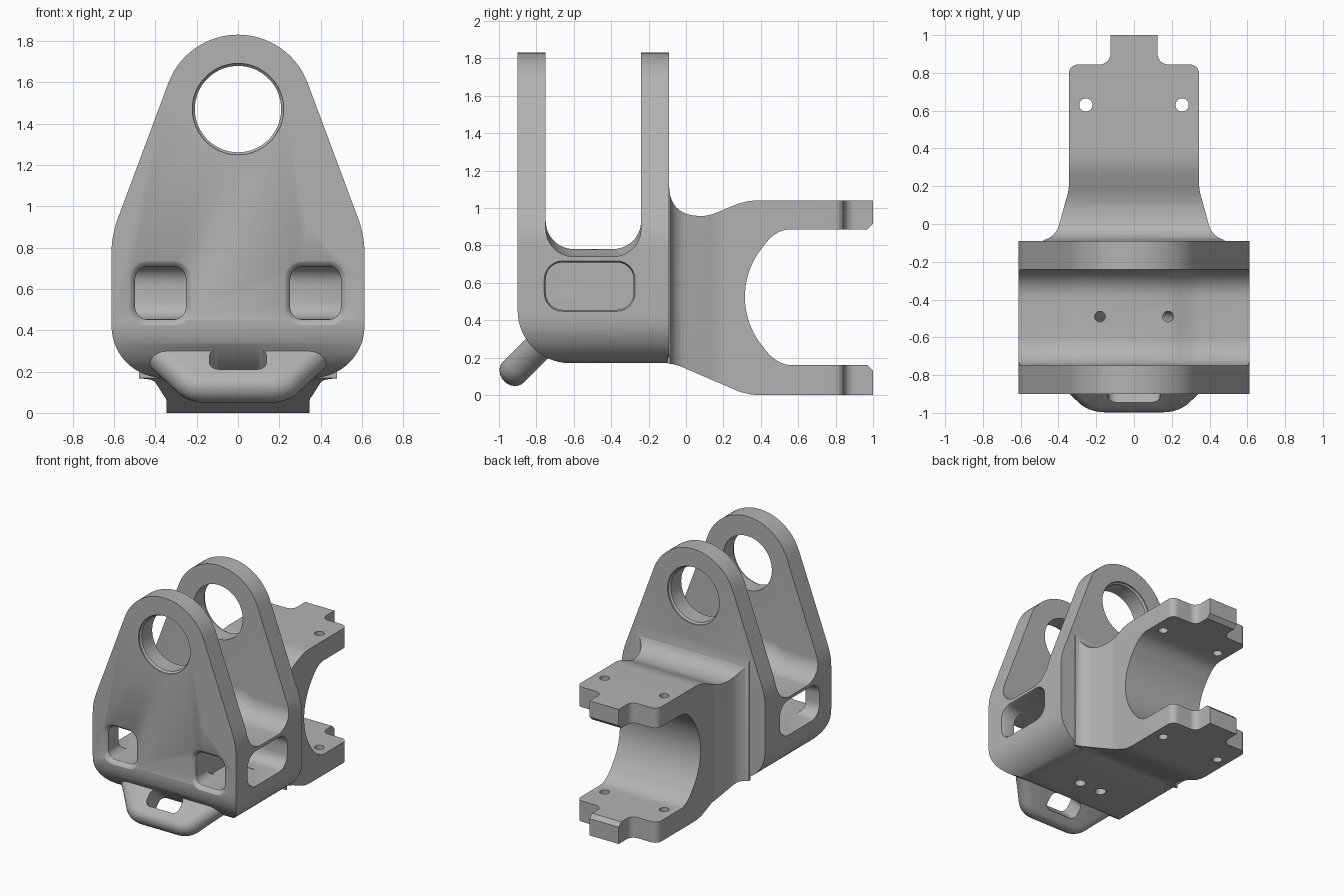
import bpy, bmesh
from math import sin, cos, pi, radians, sqrt
from mathutils import Vector

cube = bpy.data.objects.get("Cube")
if cube:
    bpy.data.objects.remove(cube, do_unlink=True)

steel = bpy.data.materials.new("plain_grey")
steel.use_nodes = True
GREY = (0.45, 0.45, 0.45, 1)
steel.diffuse_color = GREY
steel.node_tree.nodes["Principled BSDF"].inputs["Base Color"].default_value = GREY


# --- helpers -------------------------------------------------------------
def arc(cx, cy, r, a0, a1, n=14):
    angles = [radians(a0 + (a1 - a0) * i / n) for i in range(n + 1)]
    return [(cx + r * cos(a), cy + r * sin(a)) for a in angles]


def bend(a, b, c, n=8):
    """Quadratic curve from a to c with control point b."""
    pts = []
    for i in range(n + 1):
        t = i / n
        pts.append(tuple(a[k] * (1 - t) ** 2 + 2 * b[k] * t * (1 - t) + c[k] * t * t for k in (0, 1)))
    return pts


def mirrored(half):
    return half + [(-x, y) for x, y in reversed(half) if abs(x) > 1e-5]


def rounded_rect(cx, cy, hw, hh, r):
    corners = ((1, 1, 0), (-1, 1, 90), (-1, -1, 180), (1, -1, 270))
    return [p for sx, sy, a in corners
            for p in arc(cx + sx * (hw - r), cy + sy * (hh - r), r, a, a + 90, 6)]


PLACE = {"x": lambda p, d: (d, p[0], p[1]),
         "y": lambda p, d: (p[0], d, p[1]),
         "z": lambda p, d: (p[0], p[1], d)}


def loft(name, rings):
    """Closed solid through rings of matching 3D points."""
    bm = bmesh.new()
    loops = [[bm.verts.new(p) for p in ring] for ring in rings]
    n = len(loops[0])
    for a, b in zip(loops, loops[1:]):
        for i in range(n):
            bm.faces.new((a[i], a[(i + 1) % n], b[(i + 1) % n], b[i]))
    bm.faces.new(loops[0])
    bm.faces.new(loops[-1])
    bmesh.ops.recalc_face_normals(bm, faces=bm.faces)
    mesh = bpy.data.meshes.new(name)
    bm.to_mesh(mesh)
    bm.free()
    mesh.materials.append(steel)
    obj = bpy.data.objects.new(name, mesh)
    bpy.context.collection.objects.link(obj)
    return obj


def prism(name, profile, axis, d0, d1):
    return loft(name, [[PLACE[axis](p, d) for p in profile] for d in (d0, d1)])


def combine(target, other, operation):
    """Apply a boolean and drop the second object."""
    mod = target.modifiers.new("boolean", "BOOLEAN")
    mod.operation, mod.solver, mod.object = operation, "EXACT", other
    bpy.context.view_layer.update()
    graph = bpy.context.evaluated_depsgraph_get()
    mesh = bpy.data.meshes.new_from_object(target.evaluated_get(graph))
    target.modifiers.clear()
    target.data = mesh
    bpy.data.objects.remove(other, do_unlink=True)


# --- body block with two tall lugs --------------------------------------
half = (arc(0, 1.47, 0.36, 90, 20.5, 20)
        + bend((0.58, 0.945), (0.612, 0.859), (0.612, 0.78))
        + arc(0.362, 0.42, 0.25, 0, -90))
body = prism("bracket_body", mirrored(half), "y", -0.9, -0.09)
side = ([(-0.9, 2), (-0.9, 0.45)] + arc(-0.62, 0.45, 0.28, 180, 270)
        + arc(-0.11, 0.19, 0.02, 270, 360, 4) + [(-0.09, 2)])
combine(body, prism("side_limit", side, "x", -0.8, 0.8), "INTERSECT")

# Slot between the lugs, slightly deeper towards both outer sides
slot = ([(-0.75, 2.1)] + arc(-0.60, 0.93, 0.15, 180, 270)
        + arc(-0.39, 0.93, 0.15, 270, 360) + [(-0.24, 2.1)])
drops = ((0.2, 0), (0.24, 0.012), (0.3, 0.035), (0.35, 0.04), (0.52, 0.04), (0.8, 0.04))
stations = [(-x, d) for x, d in reversed(drops)] + list(drops)
combine(body, loft("slot_cutter", [[(x, y, z - d) for y, z in slot] for x, d in stations]),
        "DIFFERENCE")

# --- rear clamp with two jaws -------------------------------------------
clamp_side = ([(-0.1, 1.13), (-0.09, 1.11)]
              + bend((-0.085, 1.07), (-0.06, 0.96), (0.07, 0.957))
              + bend((0.1, 0.958), (0.14, 0.962), (0.2, 0.99), 4)
              + bend((0.26, 1.015), (0.32, 1.04), (0.39, 1.04), 6)
              + [(1, 1.04), (1, 0.915), (0.97, 0.885)]
              + bend((0.55, 0.885), (0.48, 0.88), (0.425, 0.81), 8)
              + arc(0.732, 0.525, 0.417, 140, 220, 24)
              + bend((0.425, 0.24), (0.48, 0.17), (0.55, 0.16), 8)
              + [(0.97, 0.16), (1, 0.13), (1, 0)]
              + bend((0.39, 0), (0.34, 0), (0.28, 0.02), 6)
              + bend((0, 0.14), (-0.05, 0.165), (-0.1, 0.168), 6))
clamp = prism("rear_clamp", clamp_side, "x", -0.6, 0.6)
plan_half = ([(0.125, 1.05)] + arc(0.18, 0.9, 0.055, 180, 270, 8)
             + arc(0.295, 0.795, 0.05, 90, 0, 8)
             + bend((0.345, 0.21), (0.345, 0.17), (0.36, 0.13), 6)
             + bend((0.395, 0.0), (0.415, -0.07), (0.48, -0.085), 8)
             + [(0.48, -0.1)])
combine(clamp, prism("plan_limit", mirrored(plan_half), "z", -0.1, 1.3), "INTERSECT")
for s in (-1, 1):
    combine(clamp, prism("bolt_cutter", arc(s * 0.255, 0.63, 0.035, 0, 345, 23), "z", -0.1, 1.2),
            "DIFFERENCE")
combine(body, clamp, "UNION")

# --- angled lifting loop under the front edge ---------------------------
DOWN = Vector((0, -1, -1)).normalized()
OUT = Vector((0, -1, 1)).normalized()
ROOT = Vector((0, -0.8, 0.245))


def on_loop(x, v, n):
    return ROOT + Vector((x, 0, 0)) + DOWN * v + OUT * n


loop_half = ([(0.5, -0.15), (0.47, -0.05), (0.41, 0.03), (0.355, 0.1)]
             + bend((0.31, 0.16), (0.26, 0.24), (0.16, 0.243)))
outline = mirrored(loop_half)
rings = []
for i in range(13):
    n = -cos(pi * i / 12)
    shrink = 1 - 0.17 * (1 - sqrt(max(0, 1 - n * n)))
    rings.append([on_loop(x * shrink, -0.15 + (v + 0.15) * shrink, n * 0.078)
                  for x, v in outline])
combine(body, loft("lifting_loop", rings), "UNION")
eye = rounded_rect(0, 0.058, 0.138, 0.068, 0.045)
combine(body, loft("loop_eye_cutter", [[on_loop(x, v, n) for x, v in eye] for n in (-0.2, 0.2)]),
        "DIFFERENCE")

# --- pin bore with chamfered rims ---------------------------------------
bore = ((-0.95, 0.221), (-0.89, 0.221), (-0.878, 0.209),
        (-0.112, 0.209), (-0.1, 0.221), (-0.05, 0.221))
combine(body, loft("bore_cutter", [[(x, y, z) for x, z in arc(0, 1.47, r, 0, 354, 59)]
                                   for y, r in bore]), "DIFFERENCE")

# --- corner pockets, opening to the front and to the sides --------------
# Each row: distance inward from the outer face, widening of the opening
FLARE = ((-0.05, 0.03), (0, 0.03), (0.008, 0.015), (0.03, 0))
for s in (-1, 1):
    rings = [[(x, -0.9 + d, z) for x, z in rounded_rect(s * 0.375, 0.58, 0.123 + w, 0.128 + w, 0.06 + w)]
             for d, w in FLARE + ((0.45, 0),)]
    combine(body, loft("front_window_cutter", rings), "DIFFERENCE")
    rings = [[(s * (0.612 - d), y, z) for y, z in rounded_rect(-0.515, 0.582, 0.235 + w, 0.127 + w, 0.09 + w)]
             for d, w in ((-0.05, 0.008), (0, 0.008), (0.02, 0), (0.36, 0))]
    combine(body, loft("side_window_cutter", rings), "DIFFERENCE")
    # Slanted drain hole through the floor
    rings = [[(x, y, z) for x, y in arc(s * cx, -0.49, r, 0, 340, 17)]
             for cx, r, z in ((0.085, 0.042, 0.1), (0.197, 0.026, 0.9))]
    combine(body, loft("drain_cutter", rings), "DIFFERENCE")

# --- shading -------------------------------------------------------------
bpy.ops.object.select_all(action="DESELECT")
body.select_set(True)
bpy.context.view_layer.objects.active = body
bpy.ops.object.shade_smooth_by_angle(angle=radians(30))
